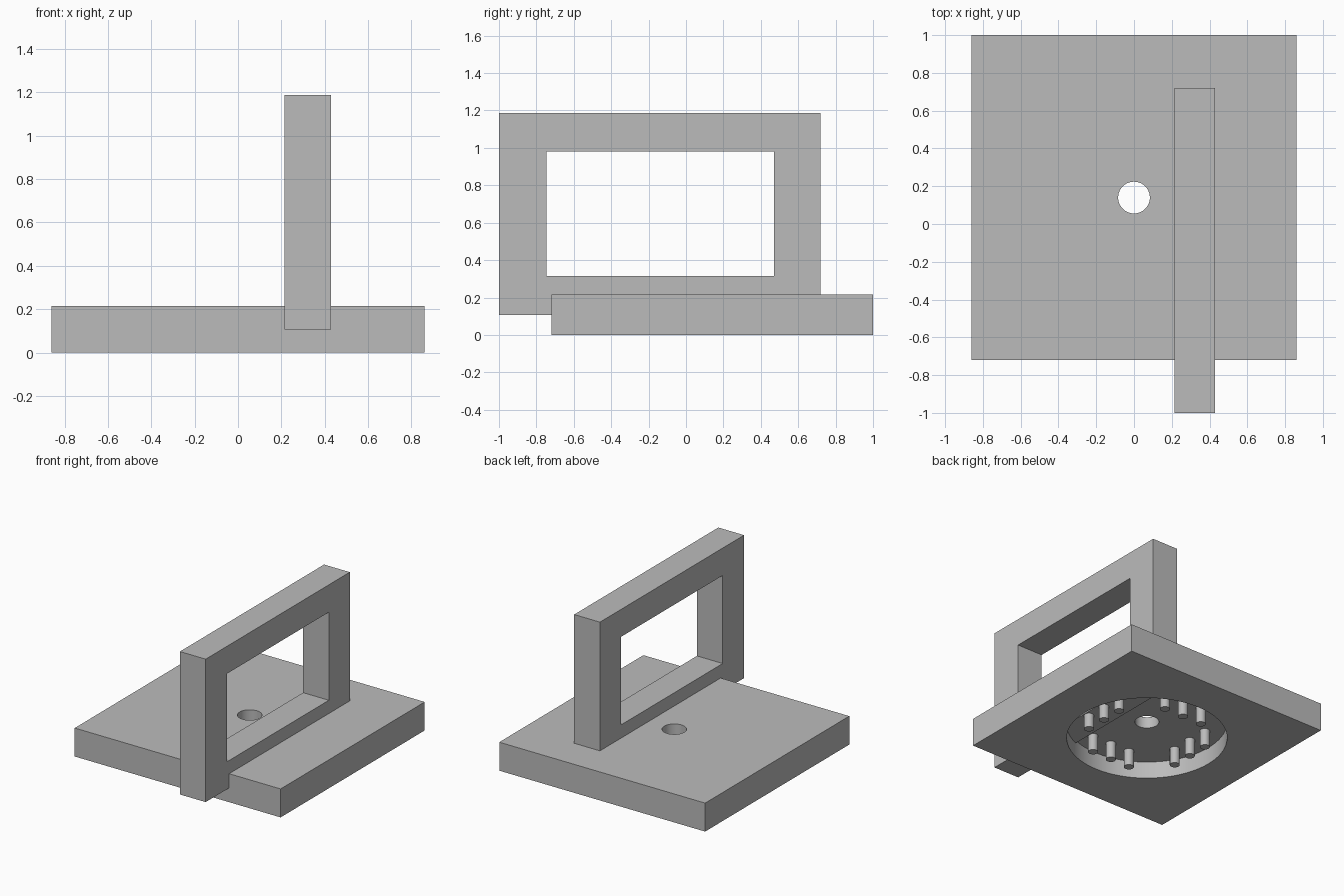
import bpy, math
from mathutils import Vector

if "Cube" in bpy.data.objects:
    bpy.data.objects.remove(bpy.data.objects["Cube"], do_unlink=True)

GREY = (0.5, 0.5, 0.5, 1)
grey = bpy.data.materials.new("plain grey")
grey.use_nodes = True
grey.diffuse_color = GREY
grey.node_tree.nodes["Principled BSDF"].inputs["Base Color"].default_value = GREY


def finish(obj, name):
    obj.name = name
    obj.data.materials.clear()
    obj.data.materials.append(grey)
    return obj


def box(name, low, high):
    low, high = Vector(low), Vector(high)
    bpy.ops.mesh.primitive_cube_add(size=1, location=(low + high) / 2)
    obj = bpy.context.object
    obj.scale = high - low
    bpy.ops.object.transform_apply(location=False, rotation=False)
    return finish(obj, name)


def cylinder(name, x, y, radius, low, high, sides):
    bpy.ops.mesh.primitive_cylinder_add(vertices=sides, radius=radius, depth=high - low,
                                        location=(x, y, (low + high) / 2))
    return finish(bpy.context.object, name)


def cut(target, cutter):
    cutter.hide_render = True
    mod = target.modifiers.new("cut", "BOOLEAN")
    mod.operation = "DIFFERENCE"
    mod.solver = "EXACT"
    mod.object = cutter
    bpy.ops.object.select_all(action="DESELECT")
    target.select_set(True)
    bpy.context.view_layer.objects.active = target
    bpy.ops.object.modifier_apply(modifier=mod.name)
    bpy.data.objects.remove(cutter, do_unlink=True)


def smooth(obj):
    bpy.ops.object.select_all(action="DESELECT")
    obj.select_set(True)
    bpy.context.view_layer.objects.active = obj
    bpy.ops.object.shade_smooth_by_angle(angle=math.radians(30))


CENTRE_Y = 0.14     # middle of the base plate
CEILING = 0.129     # top of the round recess

# Base plate with a round recess underneath and a small through hole
base = box("base_plate", (-0.86, -0.72, 0), (0.86, 1, 0.215))
cut(base, cylinder("recess_cutter", 0, CENTRE_Y, 0.559, -0.1, CEILING, 96))
cut(base, cylinder("hole_cutter", 0, CENTRE_Y, 0.084, 0.05, 0.3, 48))
smooth(base)

# Upright rectangular frame, sunk into the plate and overhanging its front
frame = box("upright_frame", (0.215, -1, 0.1075), (0.43, 0.72, 1.187))
cut(frame, box("opening_cutter", (0.1, -0.745, 0.315), (0.6, 0.47, 0.98)))

# Four rows of three pins hanging in the recess
for side in range(4):
    angle = side * math.pi / 2
    outward = Vector((math.cos(angle), math.sin(angle)))
    along = Vector((-outward.y, outward.x))
    for step in (-1, 0, 1):
        p = outward * 0.39 + along * step * 0.163
        pin = cylinder(f"pin_{side + 1}_{step + 2}", p.x, p.y + CENTRE_Y, 0.035,
                       0, CEILING + 0.02, 24)
        smooth(pin)
